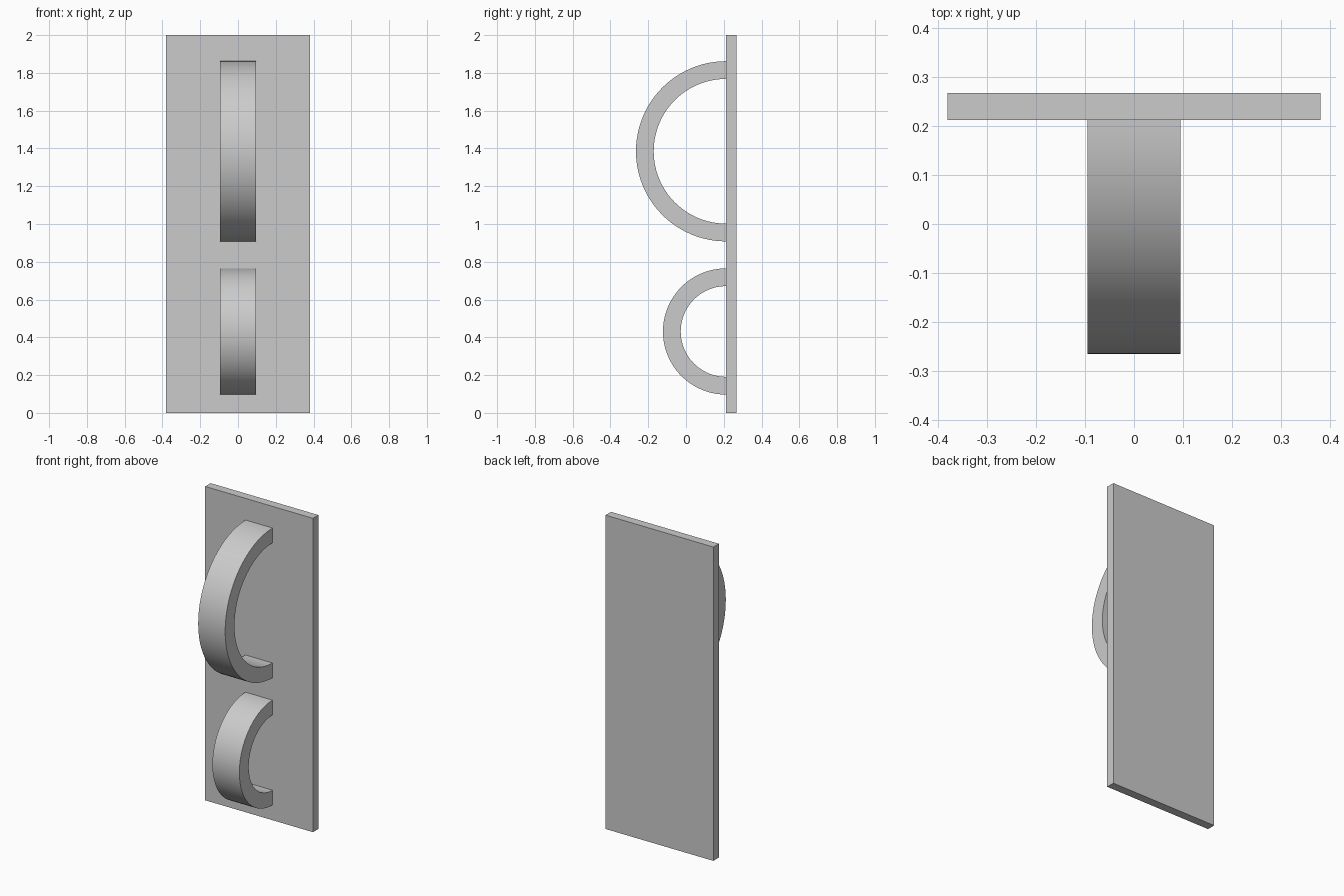
import bpy, bmesh, math

if "Cube" in bpy.data.objects:
    bpy.data.objects.remove(bpy.data.objects["Cube"])

grey = bpy.data.materials.new("plain grey")
grey.diffuse_color = (0.6, 0.6, 0.6, 1)
grey.use_nodes = True
grey.node_tree.nodes["Principled BSDF"].inputs["Base Color"].default_value = grey.diffuse_color

FRONT, BACK = 0.212, 0.267   # plate thickness along y


def finish(bm, name):
    bmesh.ops.recalc_face_normals(bm, faces=bm.faces)
    mesh = bpy.data.meshes.new(name)
    bm.to_mesh(mesh)
    bm.free()
    mesh.materials.append(grey)
    obj = bpy.data.objects.new(name, mesh)
    bpy.context.collection.objects.link(obj)
    return obj


def backing_plate():
    bm = bmesh.new()
    bmesh.ops.create_cube(bm, size=1)
    for v in bm.verts:
        v.co.x *= 0.76
        v.co.y = (FRONT + BACK) / 2 + v.co.y * (BACK - FRONT)
        v.co.z = 1 + v.co.z * 2
    finish(bm, "backing_plate")


def half_ring(name, z, outer, inner, width=0.19, steps=48):
    # Rectangular section swept through half a turn out of the plate
    bm = bmesh.new()
    section = [bm.verts.new((x, FRONT, z + r)) for x, r in
               ((-width / 2, inner), (width / 2, inner),
                (width / 2, outer), (-width / 2, outer))]
    start = bm.faces.new(section)
    bmesh.ops.spin(bm, geom=[start], cent=(0, FRONT, z), axis=(1, 0, 0),
                   angle=math.pi, steps=steps)
    obj = finish(bm, name)
    bpy.ops.object.select_all(action='DESELECT')
    obj.select_set(True)
    bpy.context.view_layer.objects.active = obj
    bpy.ops.object.shade_smooth_by_angle(angle=math.radians(30))


backing_plate()
half_ring("upper_handle", 1.385, 0.477, 0.383)
half_ring("lower_handle", 0.431, 0.334, 0.240)
